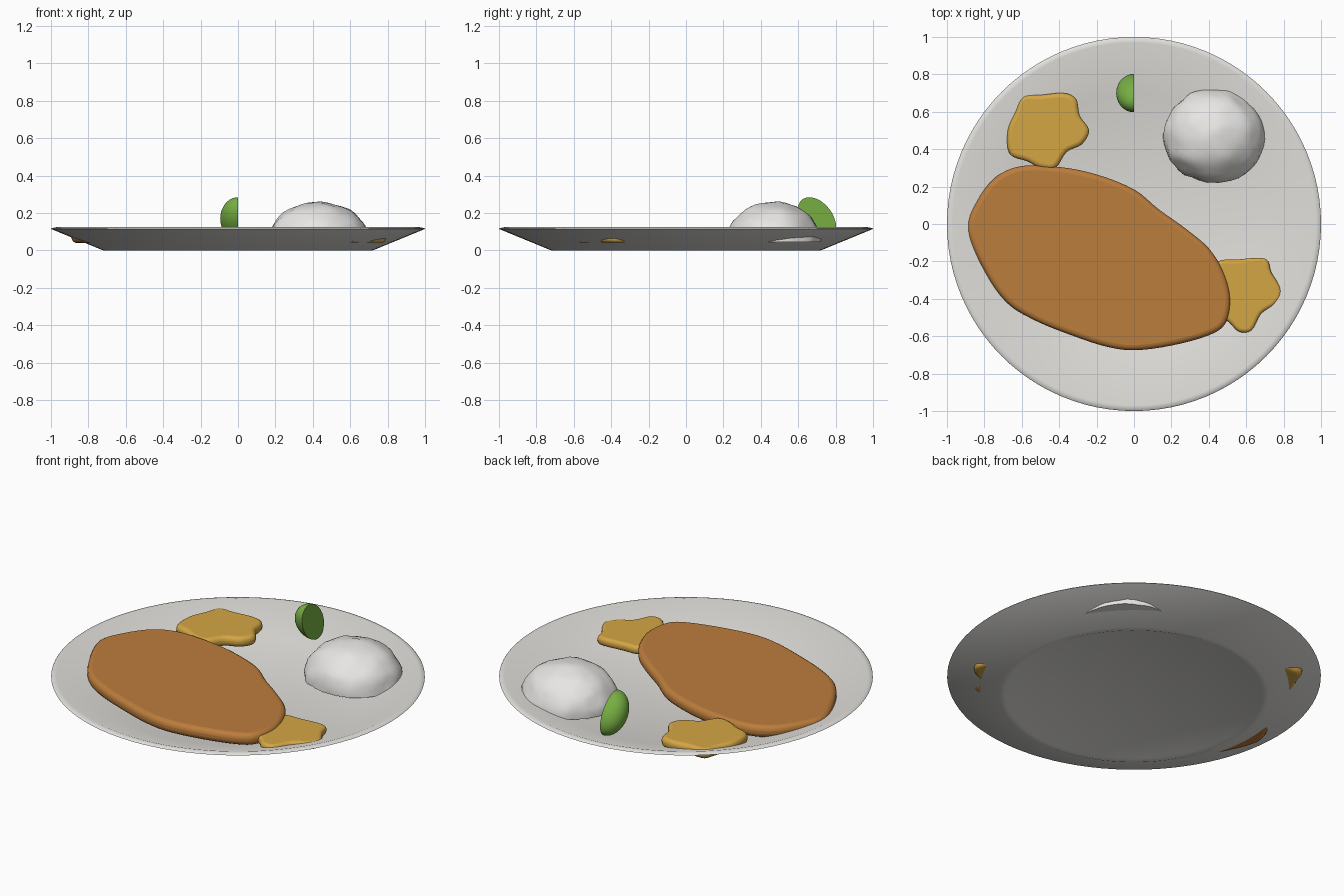
import bpy, bmesh, math
from mathutils import Vector, Matrix, noise

cube = bpy.data.objects.get("Cube")
if cube:
    bpy.data.objects.remove(cube, do_unlink=True)


def material(name, rgb):
    mat = bpy.data.materials.new(name)
    mat.use_nodes = True
    mat.diffuse_color = (*rgb, 1)
    mat.node_tree.nodes["Principled BSDF"].inputs["Base Color"].default_value = (*rgb, 1)
    return mat


def finish(name, bm, mat, angle=35):
    bmesh.ops.recalc_face_normals(bm, faces=bm.faces)
    mesh = bpy.data.meshes.new(name)
    bm.to_mesh(mesh)
    bm.free()
    obj = bpy.data.objects.new(name, mesh)
    bpy.context.collection.objects.link(obj)
    mesh.materials.append(mat)
    bpy.ops.object.select_all(action='DESELECT')
    obj.select_set(True)
    bpy.context.view_layer.objects.active = obj
    bpy.ops.object.shade_smooth_by_angle(angle=math.radians(angle))
    return obj


def smooth_loop(points, steps=4):
    """Closed Catmull-Rom curve through the points."""
    pts = [Vector(p) for p in points]
    n = len(pts)
    out = []
    for i in range(n):
        a, b, c, d = (pts[(i + k - 1) % n] for k in range(4))
        for s in range(steps):
            t = s / steps
            out.append(b + (c - a) * t / 2 + (2 * a - 5 * b + 4 * c - d) * t**2 / 2
                       + (3 * b - a - 3 * c + d) * t**3 / 2)
    return out


def slab(name, outline, bottom, top, mat):
    """Flat piece of food with rounded edges."""
    bm = bmesh.new()
    base = bm.faces.new([bm.verts.new((p.x, p.y, bottom)) for p in smooth_loop(outline)])
    lifted = bmesh.ops.extrude_face_region(bm, geom=[base], use_keep_orig=True)["geom"]
    for v in lifted:
        if isinstance(v, bmesh.types.BMVert):
            v.co.z = top
    obj = finish(name, bm, mat, 60)
    bevel = obj.modifiers.new("rounded_edge", 'BEVEL')
    bevel.width = (top - bottom) * 0.4
    bevel.segments = 4
    bevel.limit_method = 'ANGLE'
    bevel.angle_limit = math.radians(60)
    bevel.use_clamp_overlap = False


def half_ball(mat, cut_normal, subdivisions=5):
    """Unit ball cut flat through its centre, keeping the side against the normal."""
    bm = bmesh.new()
    bmesh.ops.create_icosphere(bm, subdivisions=subdivisions, radius=1)
    cut = bmesh.ops.bisect_plane(bm, geom=bm.verts[:] + bm.edges[:] + bm.faces[:], dist=1e-4,
                                 plane_co=(0, 0, 0), plane_no=cut_normal, clear_outer=True)
    rim = [e for e in cut["geom_cut"] if isinstance(e, bmesh.types.BMEdge)]
    bmesh.ops.holes_fill(bm, edges=rim, sides=0)
    return bm


china = material("plate_grey_white", (0.75, 0.74, 0.71))
rice_white = material("rice_white", (0.84, 0.83, 0.81))
brown = material("cutlet_brown", (0.50, 0.205, 0.045))
gold = material("potato_gold", (0.66, 0.38, 0.06))
green = material("lime_green", (0.18, 0.42, 0.055))

# Plate: lathed profile with a shallow recess below
profile = [(0, 0.008), (0.67, 0.008), (0.69, 0), (0.72, 0), (1, 0.115),
           (0.995, 0.12), (0.97, 0.125), (0.70, 0.03), (0, 0.03)]
bm = bmesh.new()
verts = [bm.verts.new((r, 0, z)) for r, z in profile]
edges = [bm.edges.new(pair) for pair in zip(verts, verts[1:])]
bmesh.ops.spin(bm, geom=verts + edges, cent=(0, 0, 0), axis=(0, 0, 1),
               angle=math.tau, steps=96, use_duplicate=False)
bmesh.ops.remove_doubles(bm, verts=bm.verts, dist=1e-4)
finish("plate", bm, china)

# Breaded cutlet
slab("cutlet", [(-.89, -.03), (-.84, .12), (-.74, .25), (-.6, .31), (-.4, .305), (-.2, .265),
                (0, .185), (.13, .08), (.27, -.02), (.4, -.13), (.48, -.26), (.515, -.4),
                (.49, -.53), (.4, -.595), (.2, -.65), (0, -.675), (-.15, -.655), (-.32, -.6),
                (-.52, -.52), (-.68, -.42), (-.8, -.25)], 0.04, 0.11, brown)

# Potato slices
slab("back_potato", [(-.675, .5), (-.635, .6), (-.6, .685), (-.5, .69), (-.38, .7), (-.31, .67),
                     (-.29, .58), (-.24, .5), (-.28, .425), (-.36, .385), (-.42, .3),
                     (-.5, .3), (-.57, .335), (-.665, .375)], 0.045, 0.105, gold)
slab("side_potato", [(.45, -.2), (.55, -.19), (.7, -.185), (.735, -.26), (.79, -.36),
                     (.755, -.43), (.68, -.48), (.63, -.57), (.56, -.575), (.5, -.52),
                     (.42, -.5), (.38, -.4), (.4, -.28)], 0.042, 0.092, gold)

# Rice mound: lumpy dome
bm = half_ball(rice_white, (0, 0, -1), 4)
for v in bm.verts:
    lump = 1 + 0.045 * noise.noise(v.co * 3.5)
    v.co = Vector((v.co.x * 0.272 * lump, v.co.y * 0.253 * lump, v.co.z * 0.215 * lump))
    v.co += Vector((0.43, 0.47, 0.045))
finish("rice_mound", bm, rice_white)

# Lime wedge: half an ellipsoid leaning to the front, cut face to the left
bm = half_ball(green, (1, 0, 0), 4)
bmesh.ops.transform(bm, verts=bm.verts, matrix=Matrix.Translation((0, 0.7, 0.17))
                    @ Matrix.Rotation(math.radians(37), 4, 'X')
                    @ Matrix.Diagonal((0.095, 0.084, 0.129, 1)))
finish("lime_wedge", bm, green)
